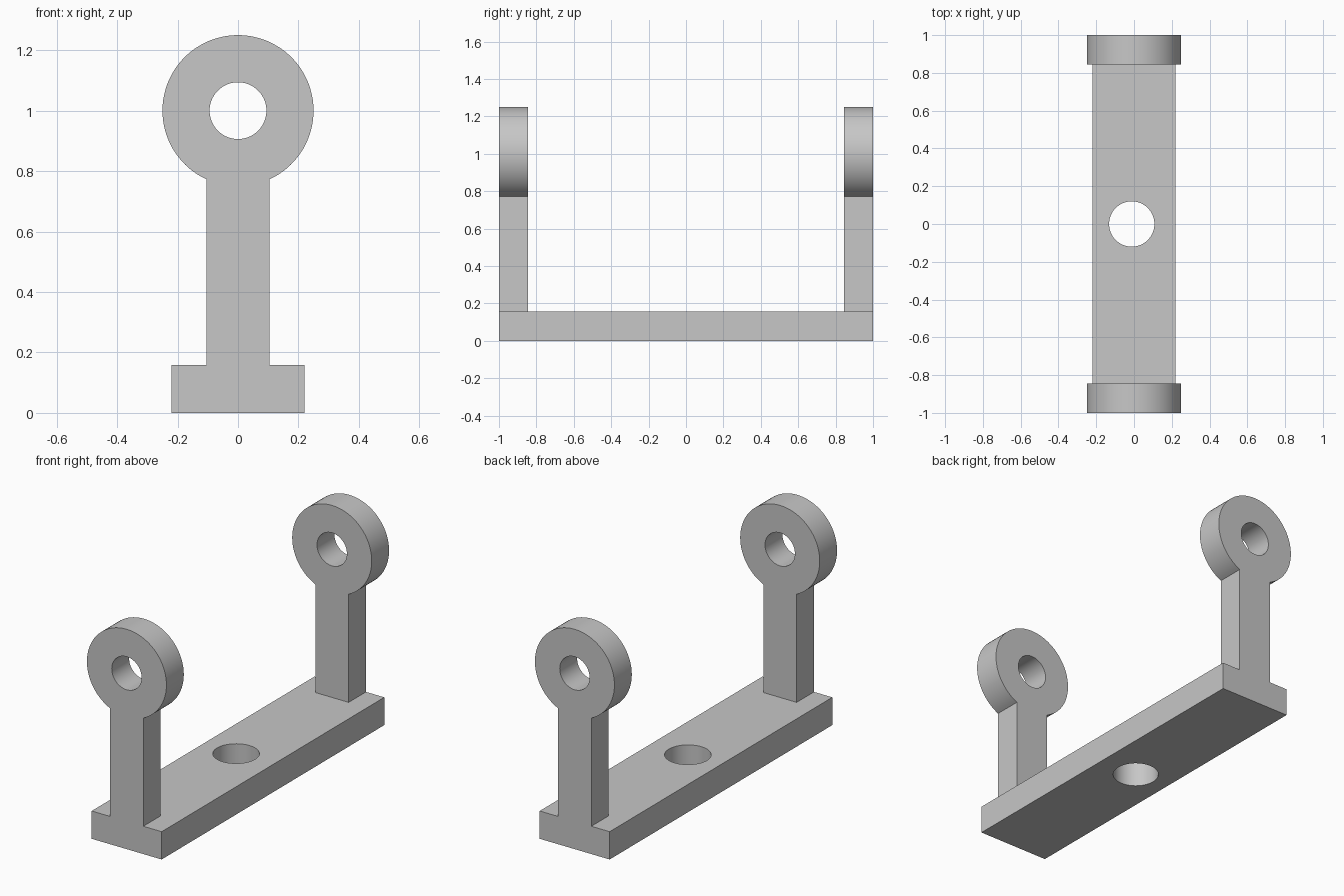
import bpy, bmesh
from math import sin, cos, pi, asin, radians
from mathutils import Matrix

cube = bpy.data.objects.get("Cube")
if cube:
    bpy.data.objects.remove(cube, do_unlink=True)

grey = bpy.data.materials.new("light grey")
grey.use_nodes = True
colour = (0.57, 0.57, 0.57, 1)
grey.diffuse_color = colour
grey.node_tree.nodes["Principled BSDF"].inputs["Base Color"].default_value = colour


def arc(cx, cy, r, start, end, n):
    return [(cx + r * cos(start + (end - start) * i / n),
             cy + r * sin(start + (end - start) * i / n)) for i in range(n + 1)]


def circle(cx, cy, r, n=64):
    return arc(cx, cy, r, 0, 2 * pi, n)[:-1]


def extruded_part(name, loops, thickness, matrix):
    """Fill the outline, leave its inner loops open, and extrude it."""
    curve = bpy.data.curves.new(name + "_profile", "CURVE")
    curve.dimensions = "2D"
    curve.fill_mode = "BOTH"
    curve.extrude = thickness / 2
    for loop in loops:
        spline = curve.splines.new("POLY")
        spline.points.add(len(loop) - 1)
        for point, (x, y) in zip(spline.points, loop):
            point.co = (x, y, 0, 1)
        spline.use_cyclic_u = True
    helper = bpy.data.objects.new(name + "_profile", curve)
    bpy.context.collection.objects.link(helper)
    bpy.context.view_layer.update()
    evaluated = helper.evaluated_get(bpy.context.evaluated_depsgraph_get())
    mesh = bpy.data.meshes.new_from_object(evaluated)
    bpy.data.objects.remove(helper, do_unlink=True)
    bpy.data.curves.remove(curve)

    # Weld the caps to the walls and place the part
    bm = bmesh.new()
    bm.from_mesh(mesh)
    bmesh.ops.remove_doubles(bm, verts=bm.verts, dist=0.0001)
    bmesh.ops.transform(bm, matrix=matrix, verts=bm.verts)
    bmesh.ops.recalc_face_normals(bm, faces=bm.faces)
    bm.to_mesh(mesh)
    bm.free()
    mesh.materials.clear()
    mesh.materials.append(grey)
    mesh.name = name
    part = bpy.data.objects.new(name, mesh)
    bpy.context.collection.objects.link(part)
    bpy.ops.object.select_all(action="DESELECT")
    part.select_set(True)
    bpy.context.view_layer.objects.active = part
    bpy.ops.object.shade_smooth_by_angle(angle=radians(30))
    return part


# Base plate with its mounting hole
base_w, base_h = 0.22, 0.158
plate = [(-base_w, -1), (base_w, -1), (base_w, 1), (-base_w, 1)]
extruded_part("base_plate", [plate, circle(-0.012, 0, 0.12)], base_h,
              Matrix.Translation((0, 0, base_h / 2)))

# Upright arms: a straight stem running into a round eye
stem_w, eye_r, eye_z, arm_t = 0.105, 0.25, 1.0, 0.156
neck = asin(stem_w / eye_r)
outline = [(-stem_w, base_h), (stem_w, base_h)]
outline += arc(0, eye_z, eye_r, -pi / 2 + neck, 3 * pi / 2 - neck, 80)
upright = Matrix.Rotation(pi / 2, 4, "X")
for name, side in (("front_arm", -1), ("back_arm", 1)):
    place = Matrix.Translation((0, side * (1 - arm_t / 2), 0)) @ upright
    extruded_part(name, [outline, circle(0, eye_z, 0.094)], arm_t, place)
